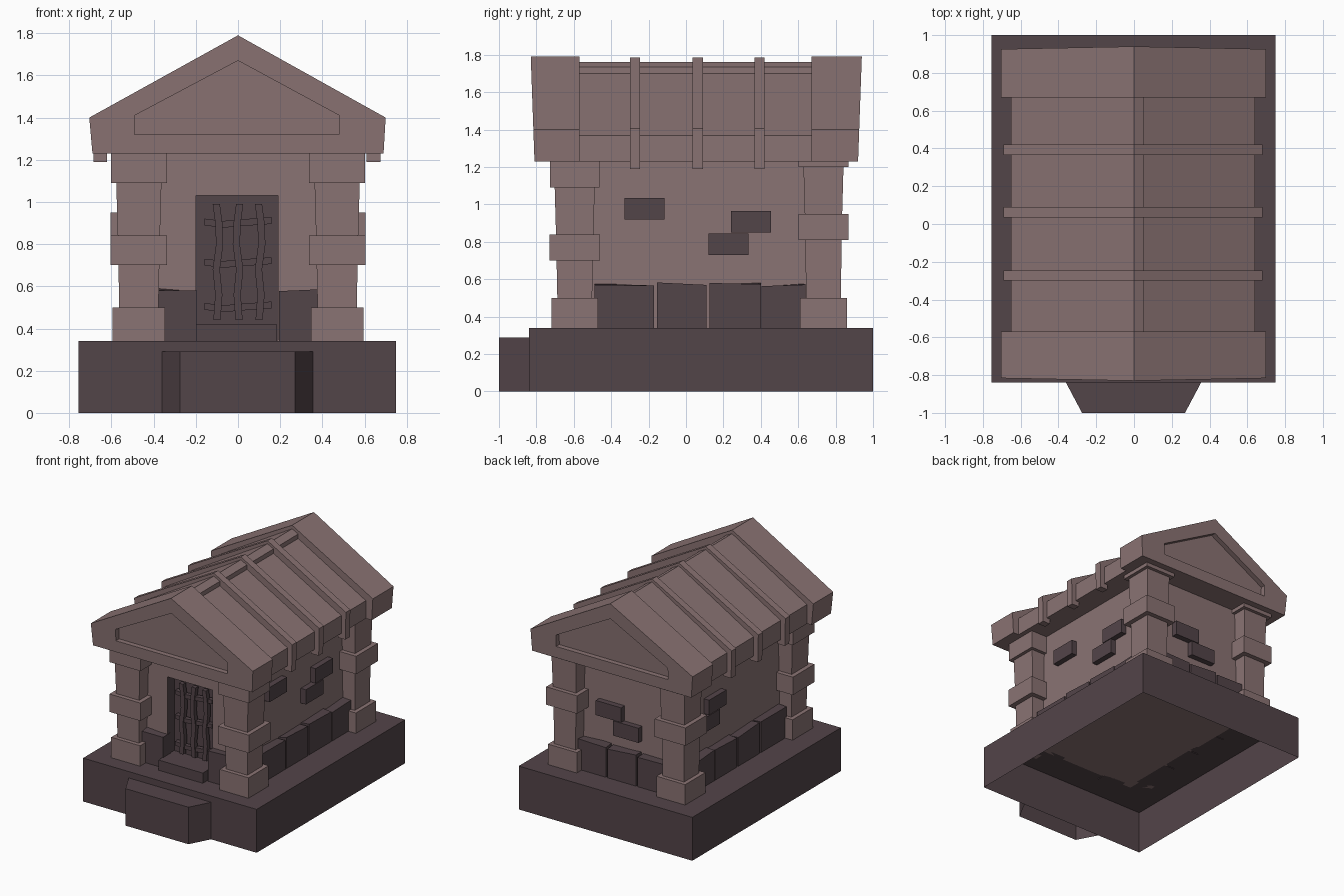
import bpy, bmesh, random

if "Cube" in bpy.data.objects:
    bpy.data.objects.remove(bpy.data.objects["Cube"])
random.seed(4)


def material(name, rgb):
    m = bpy.data.materials.new(name)
    m.diffuse_color = (*rgb, 1)
    m.use_nodes = True
    m.node_tree.nodes["Principled BSDF"].inputs["Base Color"].default_value = m.diffuse_color
    return m


LIGHT = material("light stone", (0.255, 0.172, 0.172))
DARK = material("dark stone", (0.086, 0.058, 0.066))


def loft(name, rings, mats, cap0=True):
    """Skin equal-sized vertex rings in order and cap the ends."""
    bm = bmesh.new()
    vs = [[bm.verts.new(p) for p in r] for r in rings]
    n = len(vs[0])
    for a, b in zip(vs, vs[1:]):
        for i in range(n):
            j = (i + 1) % n
            bm.faces.new((a[i], a[j], b[j], b[i]))
    if cap0:
        bm.faces.new(vs[0][::-1])
    bm.faces.new(vs[-1])
    bmesh.ops.recalc_face_normals(bm, faces=bm.faces)
    me = bpy.data.meshes.new(name)
    bm.to_mesh(me)
    bm.free()
    for m in mats:
        me.materials.append(m)
    ob = bpy.data.objects.new(name, me)
    bpy.context.collection.objects.link(ob)
    return ob


def rect(x0, x1, y0, y1, z):
    return [(x0, y0, z), (x1, y0, z), (x1, y1, z), (x0, y1, z)]


def box(name, x0, x1, y0, y1, z0, z1, mat, open_bottom=False):
    return loft(name, [rect(x0, x1, y0, y1, z0), rect(x0, x1, y0, y1, z1)],
                [mat], not open_bottom)


def at_y(profile, y, lean=0.0):
    """Place an xz profile at y; lean tips its top outwards."""
    return [(x, y + lean * (z - 1.23) / 0.56, z) for x, z in profile]


def prism(name, profile, y0, y1, mat):
    return loft(name, [at_y(profile, y0), at_y(profile, y1)], [mat])


def stone(name, x0, x1, y0, y1, z0, z1):
    """Foundation block with an uneven top."""
    top = [(x, y, z1 - random.uniform(0, 0.025)) for x, y, z in rect(x0, x1, y0, y1, z1)]
    loft(name, [rect(x0, x1, y0, y1, z0), top], [DARK])


# Plinth and entrance step, both open underneath
box("plinth", -0.755, 0.75, -0.84, 1.0, 0, 0.34, DARK, True)
step = [[(-0.36, -0.84, z), (-0.275, -1.0, z), (0.27, -1.0, z), (0.355, -0.84, z)]
        for z in (0, 0.29)]
loft("entrance_step", step, [DARK], False)

# Walls with recessed doorway
outer = [(-0.46, 0.335), (0.46, 0.335), (0.46, 1.25), (-0.46, 1.25)]
door = [(-0.2, 0.345), (0.19, 0.345), (0.19, 1.03), (-0.2, 1.03)]
walls = loft("walls", [at_y(outer, 0.73), at_y(outer, -0.59), at_y(door, -0.59),
                       at_y(door, -0.50)], [LIGHT, DARK])
for p in walls.data.polygons:
    if -0.585 < p.center.y < -0.45:
        p.material_index = 1
box("door_sill", -0.2, 0.185, -0.70, -0.505, 0.34, 0.42, DARK)

# Bent iron bars in the doorway
for k, x in enumerate((-0.095, 0.0, 0.105)):
    zs = [0.44, 0.56, 0.68, 0.80, 0.90, 0.99]
    xs = [x + d for d in (-0.005, 0.004, -0.008, 0.008, 0.004, -0.008)]
    if k % 2:
        xs = [2 * x - v for v in xs]
    prof = [(a - 0.017, z) for a, z in zip(xs, zs)]
    prof += [(a + 0.017, z) for a, z in reversed(list(zip(xs, zs)))]
    prism(f"upright_bar_{k}", prof, -0.56, -0.525, DARK)
for k, z in enumerate((0.50, 0.71, 0.90)):
    xs = [-0.16, -0.07, 0.05, 0.16]
    zz = [z + d for d in (0.005, -0.006, 0.004, 0.012)]
    prof = [(a, b - 0.016) for a, b in zip(xs, zz)]
    prof += [(a, b + 0.016) for a, b in reversed(list(zip(xs, zz)))]
    prism(f"cross_bar_{k}", prof, -0.55, -0.515, DARK)

# Corner columns: one lofted outline each, with base, ring and capital
for side in (-1, 1):
    for end, cy, ring, cap in (("front", -0.595, 0.70, 1.09), ("back", 0.735, 0.81, 1.20)):
        steps = [(0.34, 0.125), (0.50, 0.125), (0.50, 0.093), (ring, 0.097),
                 (ring, 0.134), (ring + 0.14, 0.134), (ring + 0.14, 0.1),
                 (cap, 0.107), (cap, 0.133), (1.235, 0.133)]
        cx = side * 0.47
        loft(f"{end}_column", [rect(cx - h, cx + h, cy - h, cy + h, z) for z, h in steps],
             [LIGHT])

# Foundation stones around the walls
for side in (-1, 1):
    for a, b in ((-0.49, -0.17), (-0.155, 0.11), (0.125, 0.40), (0.405, 0.64)):
        x0, x1 = sorted((side * 0.44, side * 0.53))
        stone("side_foundation_stone", x0, x1, a, b, 0.335, 0.585)
    x0, x1 = sorted((side * 0.195, side * 0.385))
    stone("front_foundation_stone", x0, x1, -0.65, -0.56, 0.335, 0.60)
for a, b in ((-0.375, -0.14), (-0.125, 0.12), (0.135, 0.375)):
    stone("back_foundation_stone", a, b, 0.70, 0.80, 0.335, 0.585)

# Loose bricks standing proud of the walls
for y, z in ((-0.33, 0.92), (0.24, 0.85), (0.12, 0.73)):
    box("right_brick", 0.44, 0.505, y, y + 0.215, z, z + 0.115, DARK)
for y, z in ((0.22, 0.86), (0.30, 0.74)):
    box("left_brick", -0.505, -0.44, y, y + 0.215, z, z + 0.115, DARK)
for x, z in ((0.02, 0.79), (-0.13, 0.67)):
    box("back_brick", x, x + 0.22, 0.71, 0.775, z, z + 0.115, DARK)

# Gable blocks with recessed pediments
gable = [(-0.69, 1.23), (0.69, 1.23), (0.70, 1.40), (0, 1.79), (-0.705, 1.40)]
panel = [(-0.49, 1.32), (0.48, 1.32), (0.48, 1.41), (0, 1.67), (-0.49, 1.41)]
for name, inner, face, s in (("front_gable", -0.57, -0.81, -1), ("back_gable", 0.67, 0.92, 1)):
    loft(name, [at_y(gable, inner), at_y(gable, face, s * 0.02),
                at_y(panel, face, s * 0.02), at_y(panel, face - s * 0.04, s * 0.02)], [LIGHT])

# Main roof, with a lapped ridge on the right slope
prism("main_roof", [(-0.65, 1.23), (0.64, 1.23), (0.64, 1.37), (0.053, 1.70),
                    (0.053, 1.735), (0, 1.762), (-0.65, 1.38)], -0.58, 0.68, LIGHT)

# Roof ribs hooking over the eaves
rib = [(-0.685, 1.19), (-0.62, 1.19), (-0.62, 1.25), (0.61, 1.25), (0.61, 1.19),
       (0.675, 1.19), (0.68, 1.405), (0, 1.785), (-0.69, 1.405)]
for y in (-0.30, 0.035, 0.365):
    prism("roof_rib", rib, y, y + 0.055, LIGHT)
